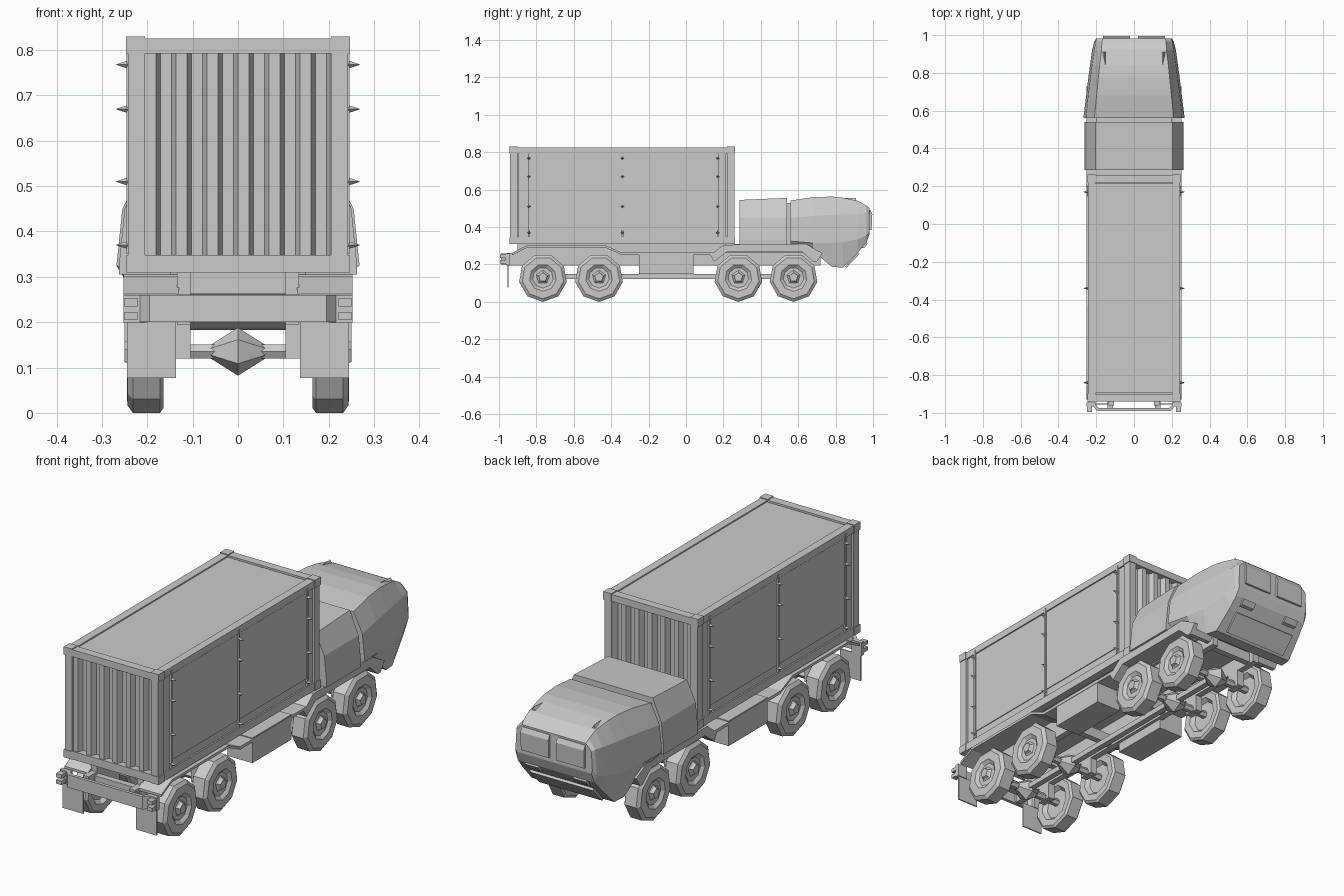
import bpy, bmesh
from math import sin, cos, pi

def mesh(name, verts, faces):
    me = bpy.data.meshes.new(name)
    bm = bmesh.new()
    vs = [bm.verts.new(v) for v in verts]
    for f in faces:
        bm.faces.new([vs[i] for i in f])
    bmesh.ops.recalc_face_normals(bm, faces=bm.faces)
    bm.to_mesh(me)
    bm.free()
    ob = bpy.data.objects.new(name, me)
    bpy.context.collection.objects.link(ob)
    return ob

def loft(name, rings):
    # closed skin through rings with equal point counts, capped at both ends
    n = len(rings[0])
    faces = [(i*n + j, i*n + (j+1) % n, (i+1)*n + (j+1) % n, (i+1)*n + j)
             for i in range(len(rings)-1) for j in range(n)]
    faces += [tuple(range(n)), tuple(range((len(rings)-1)*n, len(rings)*n))]
    return mesh(name, [p for r in rings for p in r], faces)

def box(name, x0, x1, y0, y1, z0, z1):
    return loft(name, [[(x0, y0, z), (x1, y0, z), (x1, y1, z), (x0, y1, z)] for z in (z0, z1)])

def side_prism(name, prof, x0, x1):
    return loft(name, [[(x, y, z) for y, z in prof] for x in (x0, x1)])

def lathe_x(name, prof, y, z, n, s=1, turn=0.0):
    # prof: (x, radius) pairs turned around an axis parallel to x
    return loft(name, [[(s*x, y + r*cos(2*pi*k/n + turn), z + r*sin(2*pi*k/n + turn))
                        for k in range(n)] for x, r in prof])

def section(y, pts):
    # symmetric cross-section at y from right-hand (half width, z) points
    return [(x, y, z) for x, z in pts] + [(-x, y, z) for x, z in reversed(pts)]

def sided(s, a, b):
    return sorted((s*a, s*b))

SIDES = (("left", -1), ("right", 1))

# container body and frame
Y0, Y1, Z0, Z1 = -0.94, 0.26, 0.31, 0.83
box("container_body", -0.236, 0.236, -0.895, 0.215, 0.315, 0.82)
for nm, s in SIDES:
    a, b = sided(s, 0.205, 0.243)
    box(nm + "_top_rail", a, b, Y0, Y1, 0.793, 0.826)
    box(nm + "_bottom_rail", a, b, Y0, Y1, Z0, 0.348)
    for y0, y1, end in ((Y0, -0.9, "outer"), (0.22, Y1, "cab")):
        box(f"{nm}_{end}_post", a, b, y0, y1, Z0, 0.826)
        for z in (Z0, 0.793):
            c, d = sided(s, 0.205, 0.247)
            e = -0.003 if end == "outer" else 0.003
            box(f"{nm}_{end}_corner_casting", c, d, y0 + min(e, 0), y1 + max(e, 0), z, z + 0.037)
for end, y0, y1 in (("outer", Y0, -0.9), ("cab", 0.22, Y1)):
    box(end + "_header", -0.206, 0.206, y0, y1, 0.793, 0.826)
    box(end + "_sill", -0.206, 0.206, y0, y1, Z0, 0.348)

# corrugated end walls
waves, pitch = [], 0.41/6
for i in range(6):
    for f, d in ((0, 0), (0.35, 0), (0.5, 1), (0.85, 1)):
        waves.append((-0.205 + (i + f)*pitch, d))
waves.append((0.205, 0))
for end, yo, dr in (("outer", -0.932, 1), ("cab", 0.252, -1)):
    ring = [(x, yo + dr*0.025*d) for x, d in waves] + [(0.205, yo + dr*0.04), (-0.205, yo + dr*0.04)]
    loft(end + "_corrugated_wall", [[(x, y, z) for x, y in ring] for z in (0.345, 0.796)])

# side doors, locking rods and pointed hinges
for nm, s in SIDES:
    a, b = sided(s, 0.234, 0.24)
    for i, (y0, y1) in enumerate(((-0.835, -0.345), (-0.335, 0.165))):
        box(f"{nm}_side_door_{i}", a, b, y0, y1, 0.385, 0.79)
    for y in (-0.84, -0.34, 0.17):
        a, b = sided(s, 0.236, 0.246)
        box(nm + "_lock_rod", a, b, y - 0.005, y + 0.005, 0.35, 0.81)
        for z in (0.37, 0.51, 0.67, 0.768):
            lathe_x(nm + "_hinge", [(0.24, 0.009), (0.252, 0.006), (0.268, 0.0008)], y, z, 4, s)

# wheels, hubs and axles
AXLES = (-0.765, -0.465, 0.28, 0.575)
tyre = [(0.185, 0.055), (0.185, 0.07), (0.166, 0.085), (0.164, 0.118), (0.172, 0.129),
        (0.232, 0.129), (0.244, 0.112), (0.245, 0.072), (0.233, 0.055)]
for y in AXLES:
    for nm, s in SIDES:
        lathe_x(nm + "_wheel", tyre, y, 0.129, 9, s, -pi/2)
        lathe_x(nm + "_hub", [(0.225, 0.05), (0.238, 0.03), (0.25, 0.024), (0.25, 0.01)], y, 0.132, 5, s, 0.3)
        lathe_x(nm + "_axle", [(0.04, 0.018), (0.19, 0.018)], y, 0.135, 6, s)
        a, b = sided(s, 0.105, 0.14)
        box(nm + "_spring_mount", a, b, y - 0.035, y + 0.035, 0.12, 0.2)
    # diamond shaped differential
    lathe_x("differential", [(-0.065, 0.012), (0, 0.053), (0.065, 0.012)], y, 0.135, 6, 1, pi/2)

# ladder frame and drive shaft
for nm, s in SIDES:
    a, b = sided(s, 0.105, 0.135)
    box(nm + "_chassis_rail", a, b, -0.96, 0.72, 0.195, 0.262)
    box(nm + "_subframe", a, b, -0.9, 0.24, 0.26, 0.312)
for y in (-0.9, -0.615, -0.3, 0.08, 0.43, 0.68):
    box("cross_member", -0.11, 0.11, y - 0.015, y + 0.015, 0.2, 0.25)
box("drive_shaft", -0.014, 0.014, -0.765, 0.575, 0.123, 0.149)

# fenders, side boxes and mud flaps
rear_top = [(-0.93, 0.262), (-0.85, 0.302), (-0.43, 0.302), (-0.34, 0.262)]
rear = rear_top + [(y, z - 0.012) for y, z in reversed(rear_top)]
front = [(0.13, 0.25), (0.2, 0.305), (0.64, 0.31), (0.73, 0.26), (0.7, 0.215), (0.68, 0.215), (0.62, 0.268), (0.22, 0.268), (0.15, 0.215)]
for nm, s in SIDES:
    a, b = sided(s, 0.13, 0.252)
    side_prism(nm + "_rear_fender", rear, a, b)
    side_prism(nm + "_front_fender", front, a, b)
    box(nm + "_fender_link", a, b, -0.345, 0.15, 0.25, 0.264)
    a, b = sided(s, 0.12, 0.25)
    box(nm + "_storage_box", a, b, -0.25, 0.04, 0.15, 0.268)
    a, b = sided(s, 0.137, 0.245)
    box(nm + "_mud_flap", a, b, -0.955, -0.949, 0.077, 0.2)
    # tail lamps beside the bumper
    a, b = sided(s, 0.2, 0.252)
    box(nm + "_lamp_bracket", a, b, -0.965, -0.945, 0.198, 0.26)
    for z in (0.205, 0.235):
        a, b = sided(s, 0.222, 0.25)
        box(nm + "_tail_lamp", a, b, -0.995, -0.965, z, z + 0.018)
box("cab_floor", -0.15, 0.15, 0.21, 0.72, 0.262, 0.31)

# bent tail bumper
plan = [(0.225, -0.955), (0.195, -0.99), (-0.195, -0.99), (-0.225, -0.955),
        (-0.205, -0.955), (-0.185, -0.975), (0.185, -0.975), (0.205, -0.955)]
loft("tail_bumper", [[(x, y, z) for x, y in plan] for z in (0.2, 0.26)])
for nm, s in SIDES:
    a, b = sided(s, 0.11, 0.14)
    box(nm + "_bumper_mount", a, b, -0.98, -0.93, 0.205, 0.25)

# engine housing behind the cab
loft("engine_housing", [section(y, [(0.262, 0.305), (0.262, 0.33), (0.25, 0.45), (0.205, zt)])
                        for y, zt in ((0.285, 0.545), (0.54, 0.556))])
box("housing_joint", -0.2, 0.2, 0.53, 0.57, 0.31, 0.53)

# tapered cab with undercut nose
loft("cab", [section(y, p) for y, p in (
    (0.56, [(0.24, 0.31), (0.268, 0.325), (0.255, 0.45), (0.21, 0.542)]),
    (0.68, [(0.235, 0.27), (0.253, 0.315), (0.243, 0.46), (0.198, 0.56)]),
    (0.78, [(0.225, 0.188), (0.241, 0.315), (0.23, 0.465), (0.188, 0.563)]),
    (0.84, [(0.215, 0.183), (0.233, 0.32), (0.222, 0.467), (0.182, 0.557)]),
    (0.92, [(0.205, 0.265), (0.222, 0.335), (0.21, 0.47), (0.172, 0.54)]),
    (0.965, [(0.2, 0.318), (0.211, 0.355), (0.204, 0.475), (0.17, 0.515)]),
    (0.982, [(0.195, 0.365), (0.2, 0.38), (0.195, 0.47), (0.165, 0.5)]))])
for nm, s in SIDES:
    # windscreen halves, lower lip lights and roof fins
    a, b = sided(s, 0.02, 0.165)
    side_prism(nm + "_windscreen", [(0.975, 0.385), (0.992, 0.385), (0.996, 0.47), (0.985, 0.492), (0.97, 0.492)], a, b)
    a, b = sided(s, 0.09, 0.16)
    side_prism(nm + "_nose_lamp", [(0.935, 0.287), (0.955, 0.29), (0.972, 0.313), (0.96, 0.318)], a, b)
    mesh(nm + "_roof_fin", [(s*0.15, 0.82, 0.556), (s*0.17, 0.91, 0.535), (s*0.145, 0.91, 0.535), (s*0.158, 0.91, 0.556)],
         [(0, 1, 2), (0, 1, 3), (0, 2, 3), (1, 2, 3)])
# nose underside panel
side_prism("nose_panel", [(0.852, 0.19), (0.858, 0.183), (0.928, 0.257), (0.92, 0.265)], -0.165, 0.165)
